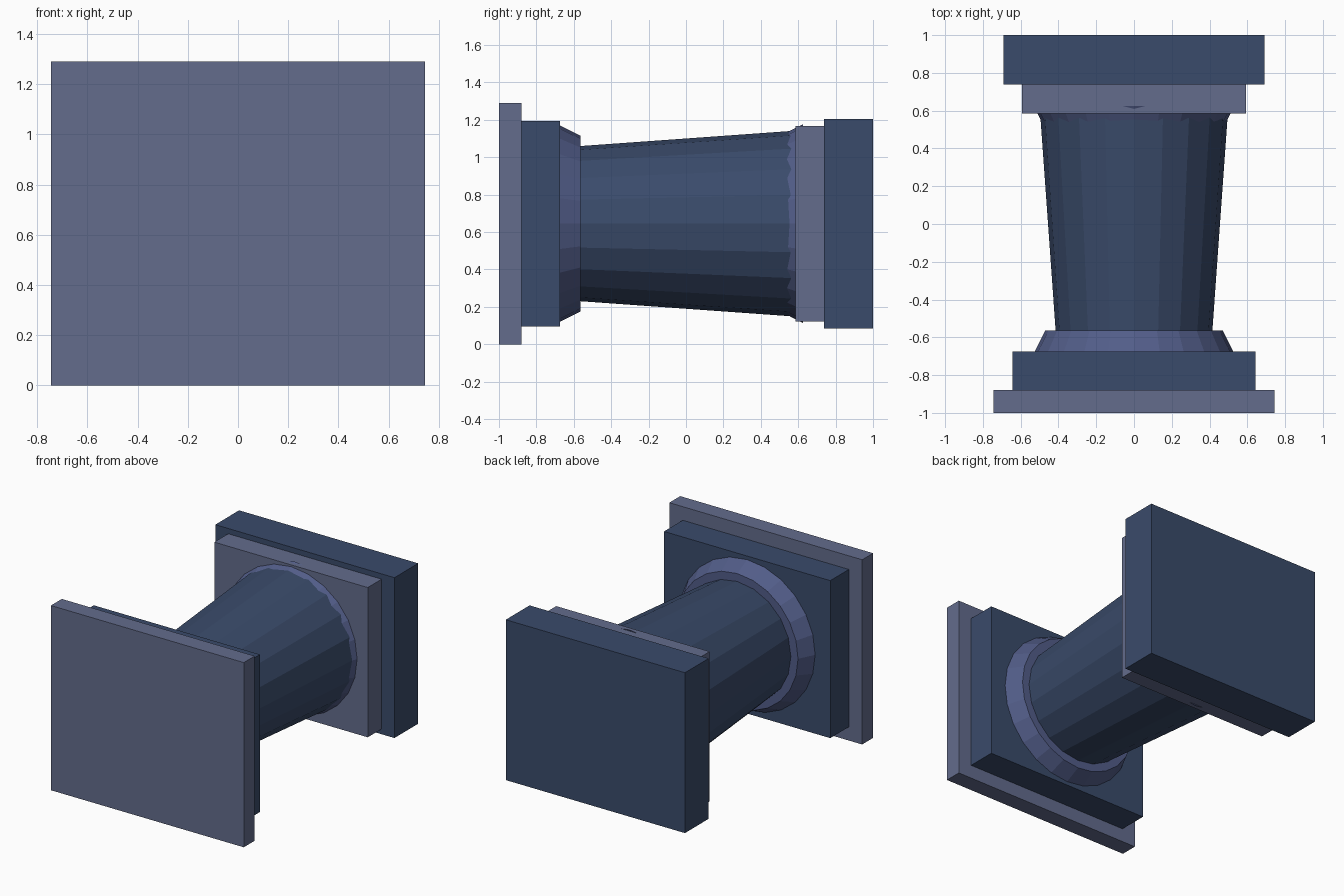
import bpy, bmesh
from math import cos, sin, tau

if "Cube" in bpy.data.objects:
    bpy.data.objects.remove(bpy.data.objects["Cube"])

CZ = 0.645  # height of the long axis


def material(name, rgb):
    m = bpy.data.materials.new(name)
    m.diffuse_color = (*rgb, 1)
    m.use_nodes = True
    m.node_tree.nodes["Principled BSDF"].inputs["Base Color"].default_value = m.diffuse_color
    return m


pale = material("pale_slate", (0.125, 0.15, 0.265))
navy = material("navy", (0.042, 0.07, 0.145))
lilac = material("lilac_blue", (0.085, 0.11, 0.25))


def finish(name, bm, mat):
    bmesh.ops.recalc_face_normals(bm, faces=bm.faces)
    me = bpy.data.meshes.new(name)
    bm.to_mesh(me)
    bm.free()
    me.materials.append(mat)
    bpy.context.collection.objects.link(bpy.data.objects.new(name, me))


def slab(name, y0, y1, half_x, half_z, mat):
    bm = bmesh.new()
    bmesh.ops.create_cube(bm, size=2)
    for v in bm.verts:
        v.co.x *= half_x
        v.co.y = y0 if v.co.y < 0 else y1
        v.co.z = CZ + v.co.z * half_z
    finish(name, bm, mat)


def frustum(name, y0, r0, y1, r1, sides, mat):
    bm = bmesh.new()
    rings = [[bm.verts.new((r * sin(tau * i / sides), y, CZ + r * cos(tau * i / sides)))
              for i in range(sides)] for y, r in ((y0, r0), (y1, r1))]
    for i in range(sides):
        j = (i + 1) % sides
        bm.faces.new((rings[0][i], rings[0][j], rings[1][j], rings[1][i]))
    for ring in rings:
        bm.faces.new(ring)
    finish(name, bm, mat)


# Stepped rectangular slabs at both ends
slab("front_plate", -1.0, -0.88, 0.745, 0.645, pale)
slab("front_block", -0.88, -0.675, 0.642, 0.55, navy)
slab("back_plate", 0.585, 0.738, 0.593, 0.523, pale)
slab("back_block", 0.738, 1.0, 0.692, 0.56, navy)

# Tapered shaft with a flared collar at each end
frustum("shaft", -0.675, 0.407, 0.60, 0.498, 20, navy)
frustum("front_collar", -0.675, 0.525, -0.565, 0.47, 24, lilac)
frustum("back_collar", 0.515, 0.475, 0.625, 0.531, 24, lilac)
